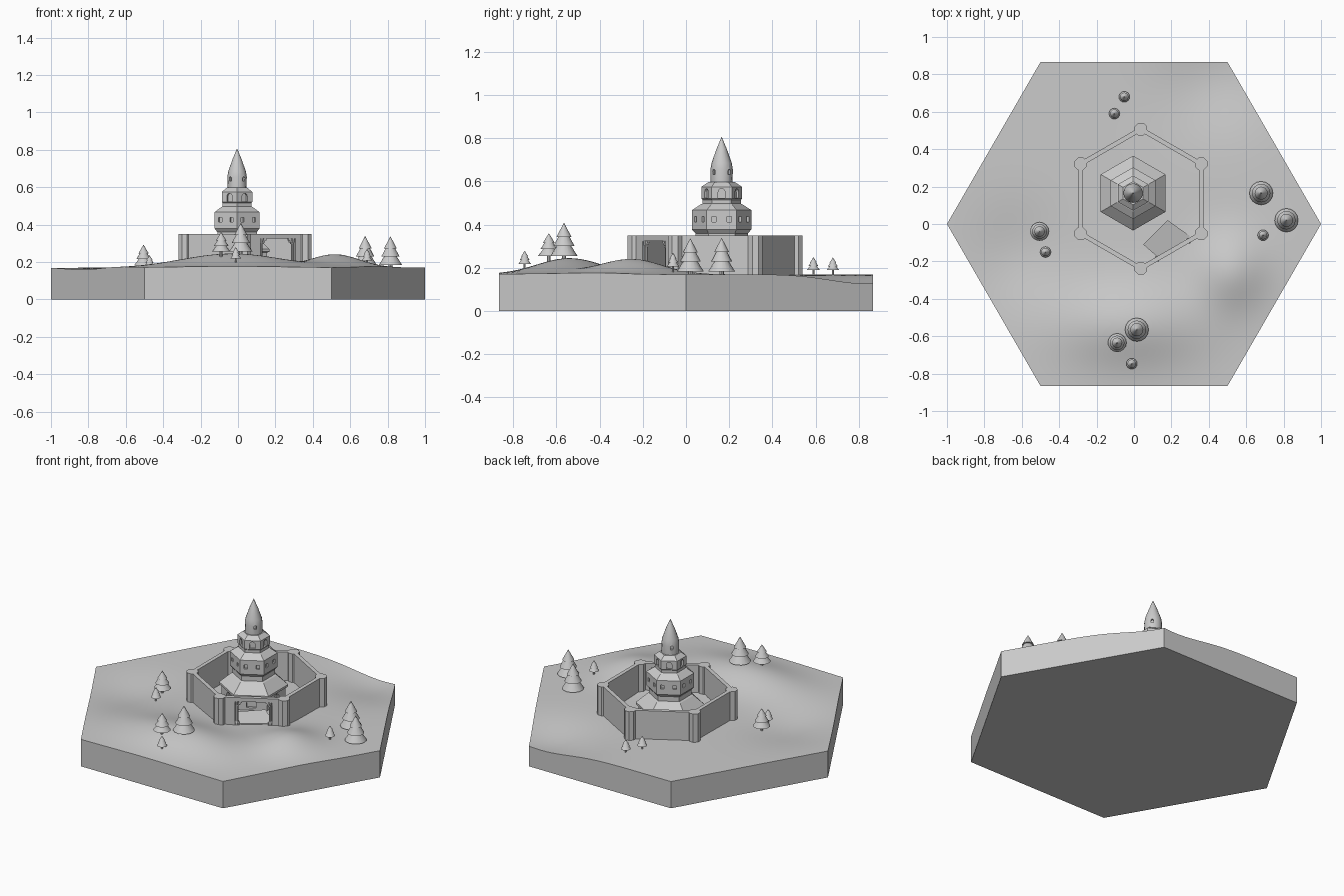
import bpy, bmesh, math
from math import cos, sin, pi, exp, radians
from mathutils import Vector, Matrix

if "Cube" in bpy.data.objects:
    bpy.data.objects.remove(bpy.data.objects["Cube"])

grey = bpy.data.materials.new("stone_grey")
grey.use_nodes = True
GREY = (0.6, 0.6, 0.6, 1)
grey.diffuse_color = GREY
grey.node_tree.nodes["Principled BSDF"].inputs["Base Color"].default_value = GREY


def finish(bm, name, smooth_angle=0):
    """Turn a bmesh into an object, smooth below the given angle."""
    bmesh.ops.recalc_face_normals(bm, faces=bm.faces)
    for f in bm.faces:
        f.smooth = smooth_angle > 0
    for e in bm.edges:
        e.smooth = len(e.link_faces) == 2 and e.calc_face_angle(0) < radians(smooth_angle)
    mesh = bpy.data.meshes.new(name)
    bm.to_mesh(mesh)
    bm.free()
    mesh.materials.append(grey)
    obj = bpy.data.objects.new(name, mesh)
    bpy.context.collection.objects.link(obj)
    return obj


def lathe(bm, profile, sides, at=(0, 0, 0), turn=0.0):
    """Closed solid from (radius, height) points around a vertical axis."""
    rings = []
    for r, z in profile:
        rings.append([bm.verts.new((at[0] + r * cos(turn + 2 * pi * i / sides),
                                    at[1] + r * sin(turn + 2 * pi * i / sides),
                                    at[2] + z)) for i in range(sides)])
    for a, b in zip(rings, rings[1:]):
        for i in range(sides):
            j = (i + 1) % sides
            bm.faces.new((a[i], a[j], b[j], b[i]))
    bm.faces.new(rings[0][::-1])
    bm.faces.new(rings[-1])


def box(bm, center, size, angle=0.0):
    m = Matrix.Translation(center) @ Matrix.Rotation(angle, 4, 'Z') @ Matrix.Diagonal((*size, 1))
    bmesh.ops.create_cube(bm, size=1, matrix=m)


def arch(bm, center, width, height, depth, angle):
    """Arch-topped block standing on center, its depth along the angle."""
    r = width / 2
    pts = [(-r, 0), (r, 0)] + [(r * cos(a * pi / 6), height - r + r * sin(a * pi / 6)) for a in range(7)]
    m = Matrix.Translation(center) @ Matrix.Rotation(angle, 4, 'Z')
    back, front = ([bm.verts.new(m @ Vector((d, y, z))) for y, z in pts] for d in (-depth / 2, depth / 2))
    bm.faces.new(back[::-1])
    bm.faces.new(front)
    for i in range(len(pts)):
        j = (i + 1) % len(pts)
        bm.faces.new((back[i], back[j], front[j], front[i]))


def cut(obj, cutter_bm):
    """Subtract the cutter and bake the result."""
    cutter = finish(cutter_bm, "cutter")
    cutter.hide_render = True
    mod = obj.modifiers.new("openings", 'BOOLEAN')
    mod.object, mod.operation, mod.solver = cutter, 'DIFFERENCE', 'EXACT'
    bpy.context.view_layer.update()
    baked = bpy.data.meshes.new_from_object(obj.evaluated_get(bpy.context.evaluated_depsgraph_get()))
    obj.modifiers.clear()
    obj.data = baked
    bpy.data.objects.remove(cutter)


# Rolling ground: hills and hollows as (x, y, spread x, spread y, height)
GROUND = 0.17
BUMPS = [(-0.03, -0.54, 0.27, 0.15, 0.075), (0.52, -0.25, 0.13, 0.14, 0.07),
         (0.42, 0.78, 0.2, 0.19, -0.05), (-0.63, -0.16, 0.17, 0.18, -0.03)]


def height(x, y):
    return GROUND + sum(h * exp(-((x - a) / s) ** 2 / 2 - ((y - b) / t) ** 2 / 2) for a, b, s, t, h in BUMPS)


bm = bmesh.new()
bmesh.ops.create_circle(bm, cap_ends=True, cap_tris=True, segments=6, radius=1,
                        matrix=Matrix.Rotation(pi / 2, 4, 'Z'))
bmesh.ops.rotate(bm, verts=bm.verts, matrix=Matrix.Rotation(
    -math.atan2(*[max(bm.verts, key=lambda v: v.co.length).co[i] for i in (1, 0)]), 3, 'Z'))
bmesh.ops.subdivide_edges(bm, edges=bm.edges[:], cuts=31, use_grid_fill=True)
rim = [e for e in bm.edges if e.is_boundary]
skirt = bmesh.ops.extrude_edge_only(bm, edges=rim)["geom"]
low = {v for v in skirt if isinstance(v, bmesh.types.BMVert)}
for v in bm.verts:
    v.co.z = 0 if v in low else height(v.co.x, v.co.y)
bmesh.ops.contextual_create(bm, geom=[e for e in bm.edges if e.is_boundary])
finish(bm, "ground", 30)

# Curtain wall: hexagonal ring with a wide gate in the front right side
WX, WY, WR, TOP = 0.037, 0.135, 0.372, 0.35
corners = [Vector((WX + WR * cos(radians(30 + 60 * k)), WY + WR * sin(radians(30 + 60 * k)), 0)) for k in range(6)]
gate_a, gate_b = corners[4], corners[5]
gate_dir = (gate_b - gate_a).normalized()
gate_turn = radians(-60)
for k in range(6):
    a, b = corners[k], corners[(k + 1) % 6]
    mid, ang = (a + b) / 2, math.atan2(b.y - a.y, b.x - a.x)
    bm = bmesh.new()
    box(bm, (mid.x, mid.y, (TOP + 0.13) / 2), ((b - a).length, 0.024, TOP - 0.13), ang)
    wall = finish(bm, "curtain_wall")
    if k == 4:
        hole = bmesh.new()
        c = a.lerp(b, 0.53)
        box(hole, (c.x, c.y, 0.215), (0.215, 0.1, 0.22), ang)
        cut(wall, hole)

# Corner towers
bm = bmesh.new()
for c in corners:
    lathe(bm, [(0.036, 0.13), (0.036, TOP)], 8, c, pi / 8)
finish(bm, "corner_towers")

# Gate posts with footings and braces under the lintel
bm = bmesh.new()
for t, side in ((0.27, 1), (0.79, -1)):
    p = gate_a.lerp(gate_b, t)
    z = height(p.x, p.y)
    lathe(bm, [(0.015, z - 0.02), (0.015, z + 0.015), (0.008, z + 0.025),
               (0.008, 0.3), (0.014, 0.325)], 8, (p.x, p.y, 0))
    for step in range(3):
        q = p + gate_dir * side * (0.008 + 0.008 * step)
        box(bm, (q.x, q.y, 0.31 + 0.005 * step), (0.009, 0.012, 0.03 - 0.01 * step), gate_turn + pi / 2)
finish(bm, "gate_posts")

# Sloping walkway from the gate to the keep
bm = bmesh.new()
path = [(0.13, -0.18, 0.18), (0.3, -0.065, 0.18), (0.18, 0.02, 0.205), (0.05, -0.11, 0.205)]
base = [bm.verts.new((x, y, 0.15)) for x, y, z in path]
deck = [bm.verts.new(p) for p in path]
bm.faces.new(base[::-1])
bm.faces.new(deck)
for i in range(4):
    j = (i + 1) % 4
    bm.faces.new((base[i], base[j], deck[j], deck[i]))
finish(bm, "walkway")

# Keep: three stepped hexagonal storeys
KEEP = Vector((-0.005, 0.165, 0))
bm = bmesh.new()
lathe(bm, [(0.185, 0.14), (0.185, 0.25), (0.2, 0.255), (0.2, 0.268), (0.135, 0.325), (0.122, 0.33),
           (0.122, 0.36), (0.138, 0.378), (0.138, 0.467), (0.098, 0.493), (0.089, 0.497), (0.089, 0.515),
           (0.094, 0.52), (0.094, 0.575), (0.062, 0.597)], 6, KEEP, pi / 2)
keep = finish(bm, "keep")

# Window recesses on every side of the keep
holes = bmesh.new()
for k in range(6):
    a = k * pi / 3
    out, along = Vector((cos(a), sin(a), 0)), Vector((-sin(a), cos(a), 0))

    def spot(apothem, shift, z):
        return KEEP + out * apothem + along * shift + Vector((0, 0, z))
    arch(holes, spot(0.16, 0, 0.185), 0.055, 0.055, 0.03, a)
    for s in (-0.035, 0.035):
        box(holes, spot(0.1195, s, 0.425), (0.024, 0.02, 0.024), a)
    arch(holes, spot(0.081, 0, 0.523), 0.032, 0.044, 0.024, a)
cut(keep, holes)

# Round turret with pointed roof
bm = bmesh.new()
lathe(bm, [(0.05, 0.58), (0.052, 0.655), (0.047, 0.685), (0.024, 0.75), (0.001, 0.805)], 16, KEEP)
turret = finish(bm, "turret", 40)
holes = bmesh.new()
for k in range(4):
    a = pi / 4 + k * pi / 2
    arch(holes, KEEP + Vector((0.05 * cos(a), 0.05 * sin(a), 0.632)), 0.016, 0.024, 0.024, a)
cut(turret, holes)

# Conifers: (x, y, skirt radius, overall height, trunk height)
TREES = [(0.68, 0.165, 0.063, 0.168, 0.012), (0.815, 0.02, 0.063, 0.165, 0.012),
         (0.015, -0.565, 0.063, 0.165, 0.012), (-0.09, -0.635, 0.05, 0.13, 0.025),
         (-0.505, -0.04, 0.05, 0.14, 0.03), (0.69, -0.06, 0.029, 0.088, 0.025),
         (-0.012, -0.747, 0.029, 0.08, 0.02), (-0.473, -0.15, 0.029, 0.085, 0.025),
         (-0.105, 0.59, 0.029, 0.08, 0.022), (-0.052, 0.68, 0.029, 0.08, 0.022)]
for x, y, r, h, trunk in TREES:
    bm = bmesh.new()
    base = (x, y, height(x, y))
    lathe(bm, [(0.16 * r, -0.01), (0.16 * r, trunk + 0.01)], 8, base)
    crown = h - trunk
    for lo, hi, wide, thin in ((0, 0.42, 1, 0.35), (0.3, 0.7, 0.78, 0.25), (0.58, 1, 0.55, 0.01)):
        lathe(bm, [(wide * r, trunk + lo * crown), (thin * r, trunk + hi * crown)], 16, base)
    finish(bm, "conifer", 40)
